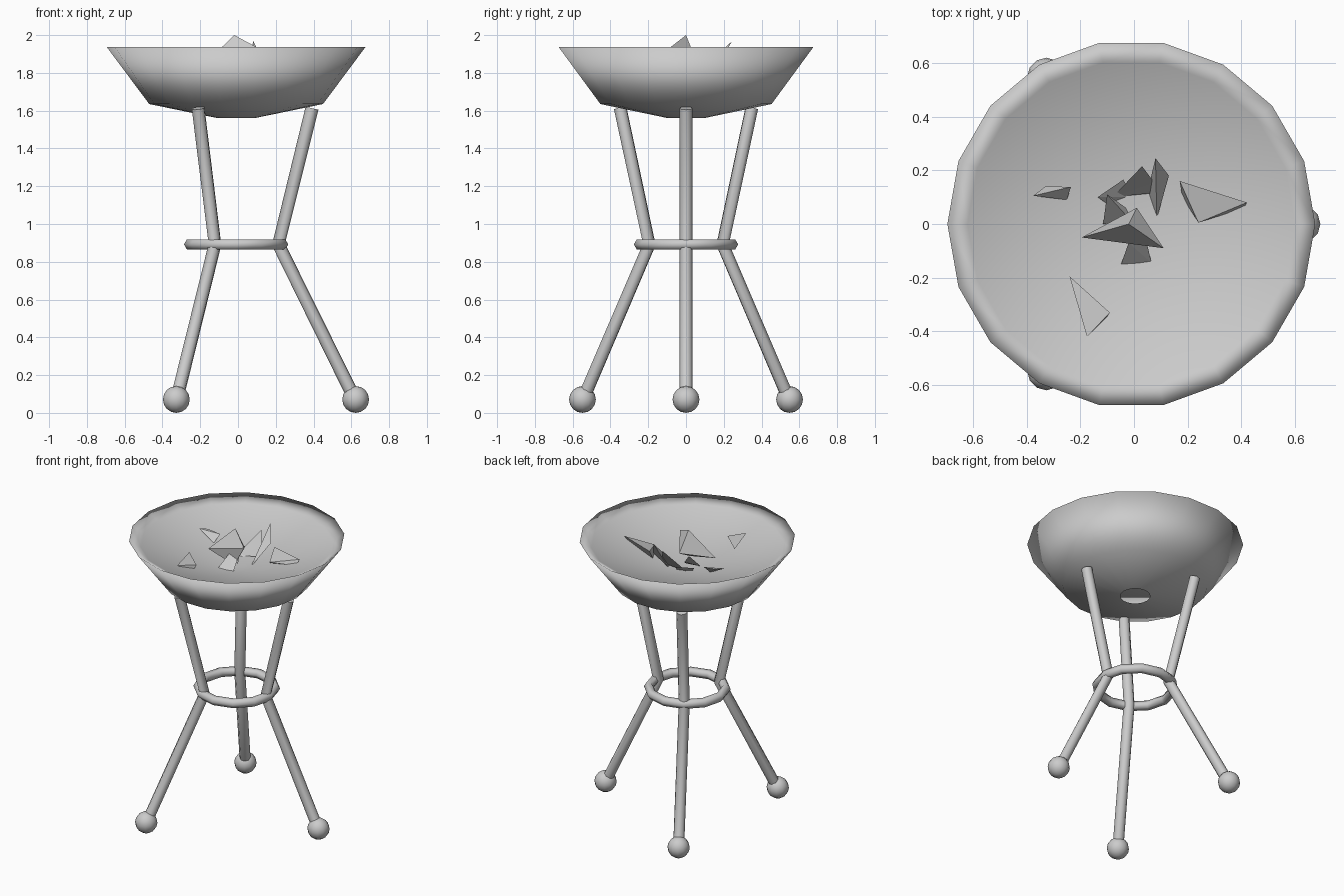
import bpy, bmesh, math
from mathutils import Vector

if "Cube" in bpy.data.objects:
    bpy.data.objects.remove(bpy.data.objects["Cube"])

CX = -0.01  # axis of the stand


def make_object(name, bm, smooth=True):
    bmesh.ops.recalc_face_normals(bm, faces=bm.faces)
    me = bpy.data.meshes.new(name)
    bm.to_mesh(me)
    bm.free()
    for p in me.polygons:
        p.use_smooth = smooth
    ob = bpy.data.objects.new(name, me)
    bpy.context.collection.objects.link(ob)
    return ob


def lathe(name, profile, sides, closed=False, offset=0.0):
    bm = bmesh.new()
    rings = []
    for r, z in profile:
        if r == 0:
            rings.append([bm.verts.new((CX, 0, z))] * sides)
            continue
        rings.append([bm.verts.new((CX + r * math.cos(offset + math.tau * i / sides),
                                    r * math.sin(offset + math.tau * i / sides), z))
                      for i in range(sides)])
    pairs = list(zip(rings, rings[1:]))
    if closed:
        pairs.append((rings[-1], rings[0]))
    for a, b in pairs:
        for i in range(sides):
            j = (i + 1) % sides
            bm.faces.new(dict.fromkeys((a[i], a[j], b[j], b[i])))
    return make_object(name, bm)


def bent_rod(name, points, radius, angle, sides=8):
    # Rod swept along a path in the radial plane, then turned about the axis
    pts = [Vector((r, 0, z)) for r, z in points]
    bm = bmesh.new()
    rings = []
    for k, p in enumerate(pts):
        d = (pts[min(k + 1, len(pts) - 1)] - pts[max(k - 1, 0)]).normalized()
        side = Vector((0, 1, 0))
        out = side.cross(d)
        ring = []
        for i in range(sides):
            t = math.tau * i / sides
            v = p + radius * (math.cos(t) * out + math.sin(t) * side)
            x = v.x * math.cos(angle) - v.y * math.sin(angle)
            y = v.x * math.sin(angle) + v.y * math.cos(angle)
            ring.append(bm.verts.new((CX + x, y, v.z)))
        rings.append(ring)
    for a, b in zip(rings, rings[1:]):
        for i in range(sides):
            j = (i + 1) % sides
            bm.faces.new((a[i], a[j], b[j], b[i]))
    bm.faces.new(rings[0])
    bm.faces.new(rings[-1])
    ob = make_object(name, bm)
    ob.data.set_sharp_from_angle(angle=math.radians(50))


def shard(name, *points):
    bm = bmesh.new()
    for p in points:
        bm.verts.new(p)
    bmesh.ops.convex_hull(bm, input=bm.verts)
    make_object(name, bm, smooth=False)


# Bowl: outside with a small open hole below, rim, shallow inner dish
lathe("bowl", [(0.095, 1.56), (0.46, 1.635), (0.685, 1.937),
               (0.61, 1.895), (0, 1.735)], 18)

# Brace ring around the legs
lathe("brace_ring", [(0.245 + 0.031 * math.cos(math.tau * i / 6),
                      0.892 + 0.031 * math.sin(math.tau * i / 6)) for i in range(6)],
      12, closed=True)

# Three bent legs with ball feet
for n in range(3):
    a = math.tau * n / 3
    bent_rod(f"leg_{n + 1}", [(0.62, 0.09), (0.224, 0.892), (0.402, 1.613)], 0.035, a)
    bm = bmesh.new()
    bmesh.ops.create_uvsphere(bm, u_segments=12, v_segments=8, radius=0.071)
    bmesh.ops.translate(bm, verts=bm.verts, vec=(CX + 0.633 * math.cos(a),
                                                 0.633 * math.sin(a), 0.071))
    make_object(f"foot_{n + 1}", bm)

# Broken shards lying in the dish
shard("tall_shard", (-0.02, 0, 2.0), (-0.195, -0.05, 1.83), (0.11, -0.09, 1.93),
      (0.01, 0.06, 1.85), (0.02, -0.07, 1.78))
shard("right_shard", (0.17, 0.16, 1.86), (0.42, 0.08, 1.87), (0.24, 0.005, 1.83),
      (0.41, 0.06, 1.83), (0.18, 0.1, 1.77))
shard("back_shard", (-0.08, 0.1, 1.76), (0.03, 0.215, 1.92), (0.075, 0.155, 1.84),
      (0.07, 0.115, 1.78))
shard("upright_shard", (0.08, 0.245, 1.97), (0.13, 0.18, 1.87), (0.085, 0.02, 1.75),
      (0.05, 0.12, 1.76))
shard("left_shard", (-0.375, 0.105, 1.865), (-0.33, 0.14, 1.86), (-0.235, 0.138, 1.85),
      (-0.25, 0.09, 1.80))
shard("front_left_shard", (-0.24, -0.195, 1.85), (-0.175, -0.42, 1.86),
      (-0.09, -0.33, 1.85), (-0.11, -0.36, 1.80))
shard("centre_shard", (-0.1, 0.11, 1.88), (-0.115, 0, 1.77), (0, 0.0, 1.76),
      (-0.03, 0.06, 1.80))
shard("front_shard", (-0.05, -0.155, 1.77), (0.065, -0.145, 1.77), (0.05, -0.08, 1.83),
      (-0.02, -0.07, 1.85))
shard("small_shard", (-0.135, 0.1, 1.80), (-0.04, 0.165, 1.81), (0.0, 0.1, 1.75),
      (-0.08, 0.06, 1.74))
